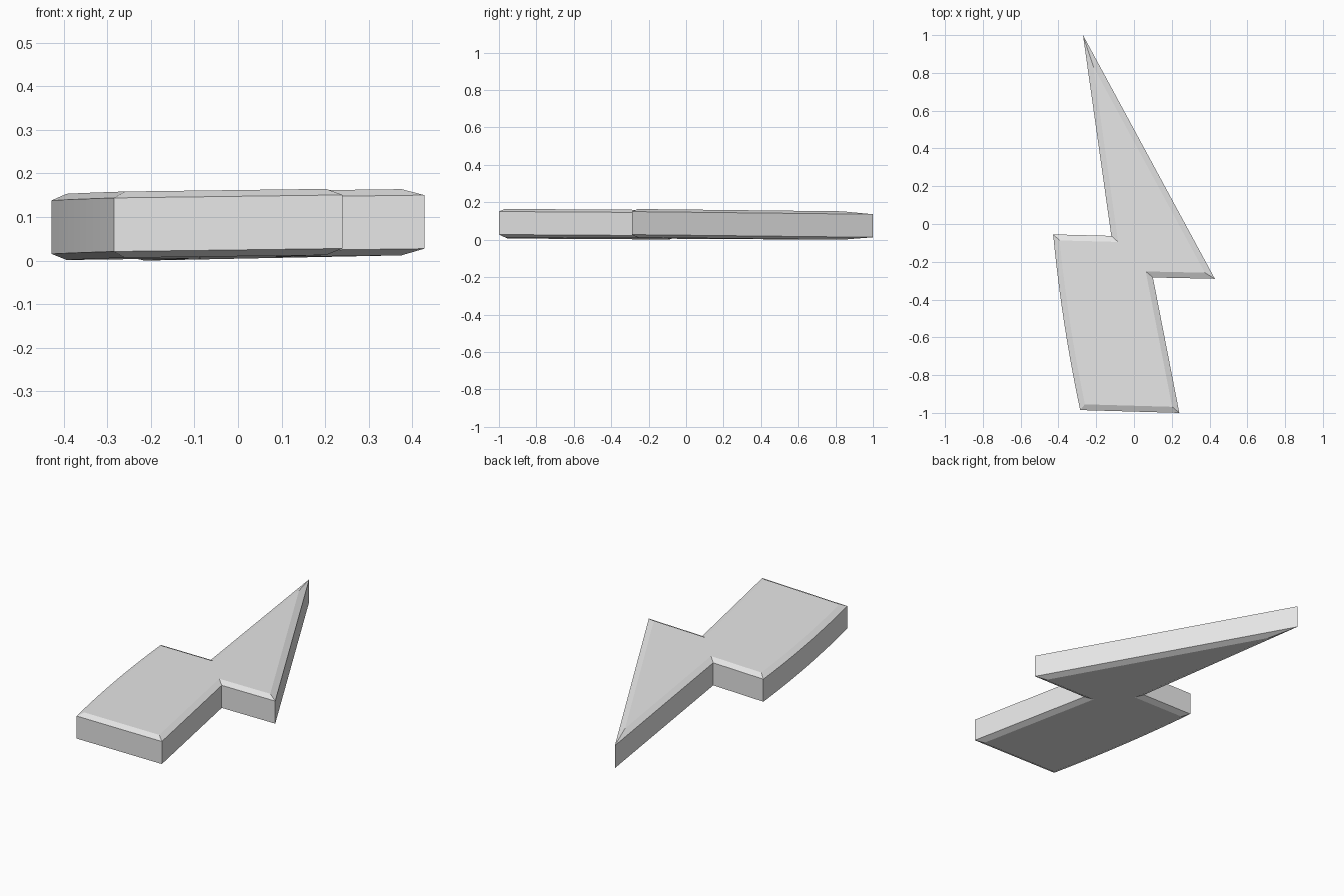
import bpy, bmesh, math
from mathutils import Vector

cube = bpy.data.objects.get("Cube")
if cube:
    bpy.data.objects.remove(cube, do_unlink=True)

# Single grey material
grey = bpy.data.materials.new("light_grey")
grey.use_nodes = True
grey.diffuse_color = (0.8, 0.8, 0.8, 1)
grey.node_tree.nodes["Principled BSDF"].inputs["Base Color"].default_value = (0.8, 0.8, 0.8, 1)

BEVEL, RISE = 0.031, 0.0145

# Bolt outline, clockwise from the sharp tip; lower left side bows outward
outline = [Vector(p) for p in [(-0.27, 1.0), (0.428, -0.29), (0.10, -0.283), (0.24, -1.0)]]
start, ctrl, end = Vector((-0.285, -0.985)), Vector((-0.383, -0.525)), Vector((-0.428, -0.055))
STEPS = 10
for i in range(STEPS + 1):
    t = i / STEPS
    outline.append(start * (1 - t) ** 2 + ctrl * 2 * t * (1 - t) + end * t * t)
outline.append(Vector((-0.12, -0.063)))


def inset(points, width):
    """Offset a clockwise outline inward with mitred corners."""
    result = []
    for i, p in enumerate(points):
        a = (p - points[i - 1]).normalized()
        b = (points[(i + 1) % len(points)] - p).normalized()
        na, nb = Vector((a.y, -a.x)), Vector((b.y, -b.x))
        result.append(p + (na + nb) * (width / (1 + na.dot(nb))))
    return result


# Four stacked rings: bottom face, lower edge, upper edge, top face (slightly tilted slab)
inner = inset(outline, BEVEL)
bm = bmesh.new()
rings = []
for pts, z in ((inner, 0.025 - RISE), (outline, 0.025), (outline, 0.148), (inner, 0.148 + RISE)):
    rings.append([bm.verts.new((p.x, p.y, z + 0.013 * p.x - 0.004 * p.y)) for p in pts])
n = len(outline)
for low, high in zip(rings, rings[1:]):
    for i in range(n):
        j = (i + 1) % n
        bm.faces.new((low[j], low[i], high[i], high[j]))
bm.faces.new(rings[0])
bm.faces.new(rings[-1][::-1])
bmesh.ops.recalc_face_normals(bm, faces=bm.faces)

# Rest the lowest point on the ground
drop = min(v.co.z for v in bm.verts)
bmesh.ops.translate(bm, verts=bm.verts, vec=(0, 0, -drop))

mesh = bpy.data.meshes.new("lightning_bolt")
bm.to_mesh(mesh)
bm.free()
mesh.materials.append(grey)
bolt = bpy.data.objects.new("lightning_bolt", mesh)
bpy.context.collection.objects.link(bolt)
bpy.context.view_layer.objects.active = bolt
bolt.select_set(True)
bpy.ops.object.shade_smooth_by_angle(angle=math.radians(8))
